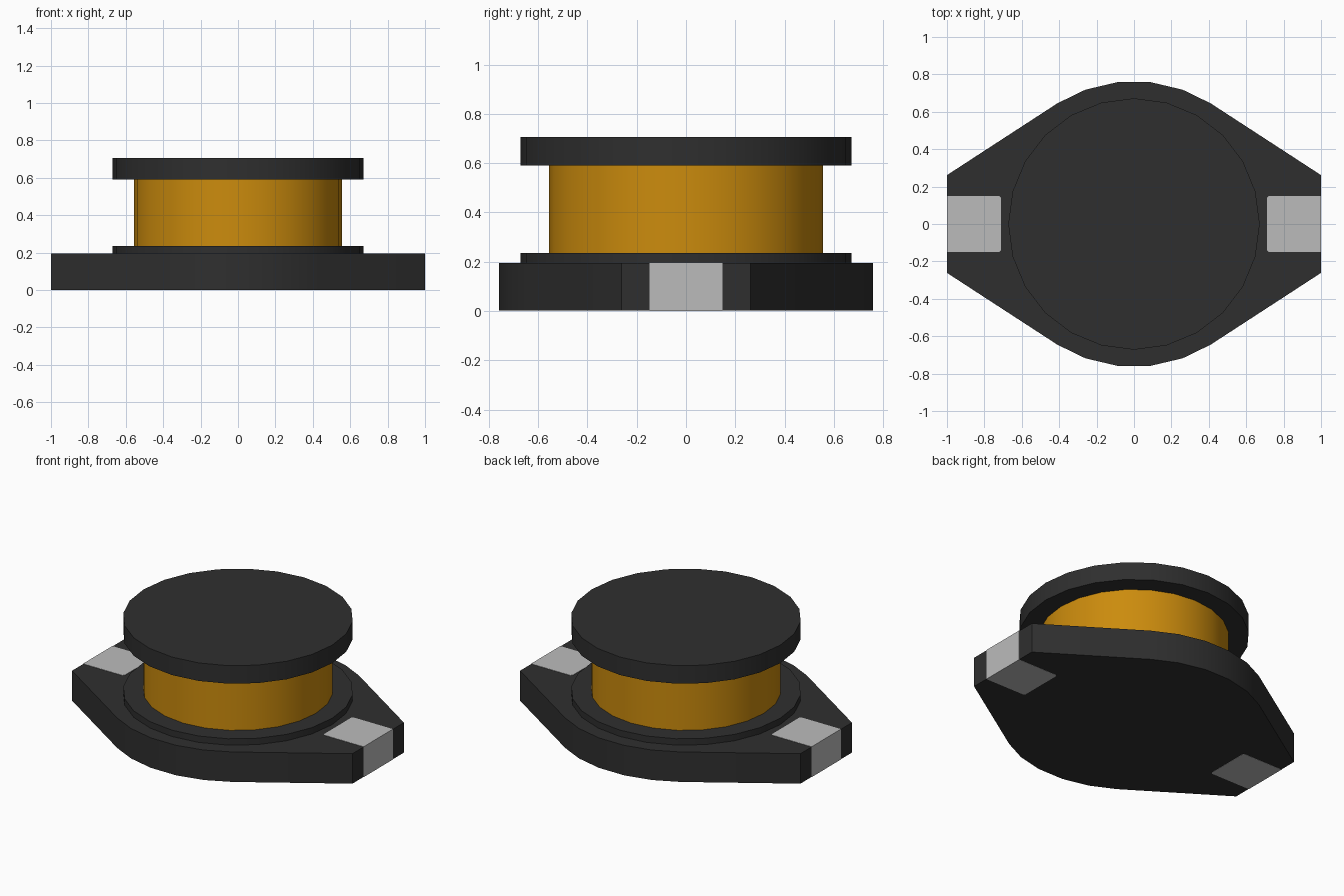
import bpy, bmesh, math

cube = bpy.data.objects.get("Cube")
if cube:
    bpy.data.objects.remove(cube, do_unlink=True)


def material(name, rgb):
    m = bpy.data.materials.new(name)
    m.use_nodes = True
    m.diffuse_color = (*rgb, 1)
    m.node_tree.nodes["Principled BSDF"].inputs["Base Color"].default_value = (*rgb, 1)
    return m


ferrite = material("dark ferrite", (0.028, 0.028, 0.028))
copper = material("copper winding", (0.6, 0.26, 0.004))
tin = material("tin plating", (0.5, 0.5, 0.5))


def prism(name, outline, z0, z1, mat):
    """Extrude a counter-clockwise outline from z0 up to z1."""
    bm = bmesh.new()
    face = bm.faces.new([bm.verts.new((x, y, z0)) for x, y in outline])
    top = bmesh.ops.extrude_face_region(bm, geom=[face])
    for v in top["geom"]:
        if isinstance(v, bmesh.types.BMVert):
            v.co.z = z1
    bmesh.ops.recalc_face_normals(bm, faces=bm.faces)
    mesh = bpy.data.meshes.new(name)
    bm.to_mesh(mesh)
    bm.free()
    mesh.materials.append(mat)
    obj = bpy.data.objects.new(name, mesh)
    bpy.context.collection.objects.link(obj)
    bpy.ops.object.select_all(action="DESELECT")
    obj.select_set(True)
    bpy.context.view_layer.objects.active = obj
    bpy.ops.object.shade_smooth_by_angle(angle=math.radians(30))
    return obj


def circle(radius, sides=24):
    steps = [2 * math.pi * i / sides for i in range(sides)]
    return [(radius * math.cos(a), radius * math.sin(a)) for a in steps]


# Base plate: one quarter of the outline, mirrored to all four
quarter = [(0.999, 0.262), (0.41, 0.645), (0.26, 0.718), (0.09, 0.758)]
half = quarter + [(-x, y) for x, y in reversed(quarter)]
prism("base_plate", half + [(-x, -y) for x, y in half], 0.001, 0.194, ferrite)

# Core flanges and the winding between them
prism("lower_flange", circle(0.672), 0.19, 0.235, ferrite)
prism("winding", circle(0.555), 0.235, 0.59, copper)
prism("upper_flange", circle(0.672), 0.59, 0.706, ferrite)

# Terminals wrapping over the two ends, with softened inner corners
pad = [(1.0, -0.149), (1.0, 0.149), (0.72, 0.149), (0.71, 0.139),
       (0.71, -0.139), (0.72, -0.149)]
for name, side in (("left_terminal", 1), ("right_terminal", -1)):
    prism(name, [(x * side, y * side) for x, y in pad], 0, 0.196, tin)
